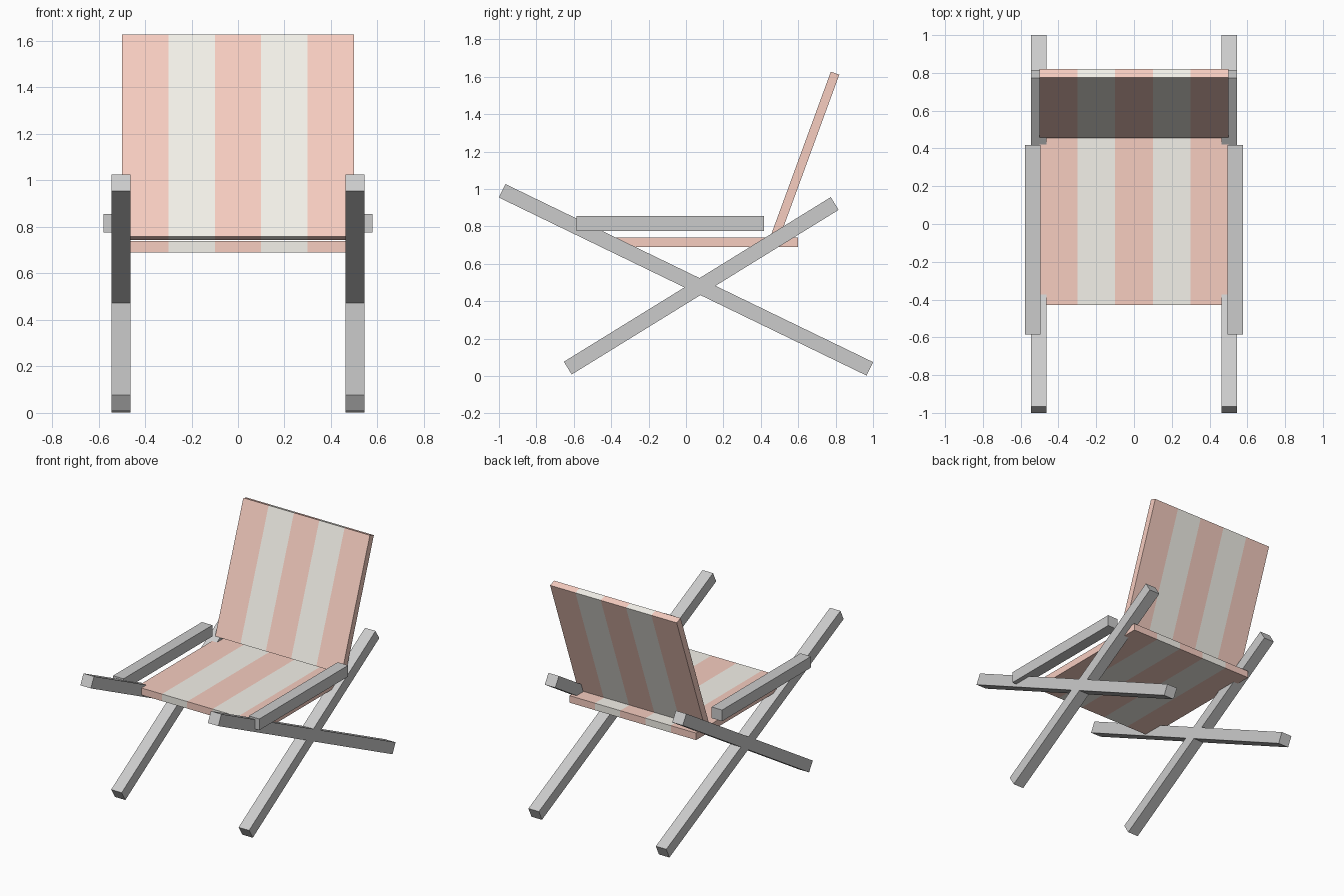
import bpy
from mathutils import Vector

if "Cube" in bpy.data.objects:
    bpy.data.objects.remove(bpy.data.objects["Cube"])


def material(name, rgb):
    m = bpy.data.materials.new(name)
    m.diffuse_color = (*rgb, 1)
    m.use_nodes = True
    m.node_tree.nodes["Principled BSDF"].inputs["Base Color"].default_value = m.diffuse_color
    return m


def prism(name, profile, xs, mats=()):
    """Extrude a (y, z) profile along the x stations; bands alternate materials."""
    n = len(profile)
    verts = [(x, y, z) for x in xs for y, z in profile]
    faces, bands = [], []
    last = len(xs) - 2
    for i in range(last + 1):
        for j in range(n):
            k = (j + 1) % n
            faces.append((i * n + j, i * n + k, (i + 1) * n + k, (i + 1) * n + j))
            bands.append(i)
    faces += [tuple(reversed(range(n))), tuple((last + 1) * n + j for j in range(n))]
    bands += [0, last]
    me = bpy.data.meshes.new(name)
    me.from_pydata(verts, [], faces)
    for m in mats:
        me.materials.append(m)
    if mats:
        for p, b in zip(me.polygons, bands):
            p.material_index = b % len(mats)
    ob = bpy.data.objects.new(name, me)
    bpy.context.collection.objects.link(ob)
    return ob


def bar(a, b, t):
    """Rectangle of thickness t around the (y, z) line a-b, counter-clockwise."""
    a, b = Vector(a), Vector(b)
    d = (b - a).normalized()
    p = Vector((-d.y, d.x)) * t / 2
    return [a - p, b - p, b + p, a + p]


# Frame: crossed legs and armrests, mirrored to both sides
frame = [
    ("long_leg", bar((-0.983, 0.99), (0.983, 0.038), 0.08), 0.462, 0.545),
    ("short_leg", bar((-0.632, 0.042), (0.795, 0.922), 0.08), 0.462, 0.545),
    ("armrest", bar((-0.585, 0.815), (0.418, 0.815), 0.08), 0.495, 0.578),
]
for name, profile, x0, x1 in frame:
    prism(name + "_right", profile, (x0, x1))
    prism(name + "_left", profile, (-x1, -x0))

# Striped fabric seat and backrest
stripes = (material("coral", (0.93, 0.61, 0.53)), material("cream", (0.90, 0.88, 0.82)))
xs = [-0.5 + 0.2 * i for i in range(6)]
prism("seat", bar((-0.43, 0.714), (0.60, 0.714), 0.05), xs, stripes)
prism("backrest", bar((0.479, 0.751), (0.797, 1.619), 0.048), xs, stripes)
